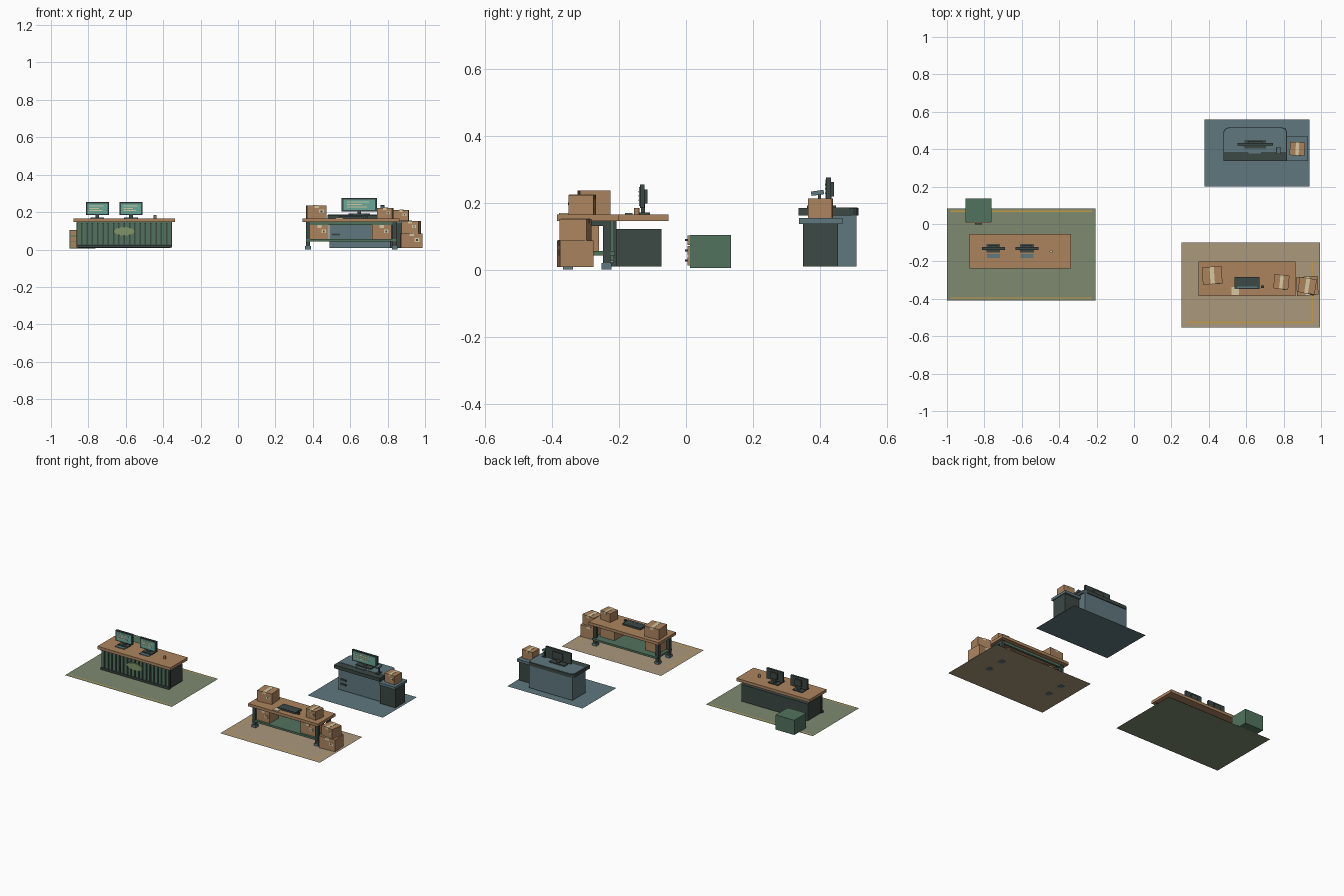
import bpy, bmesh, math
from mathutils import Matrix

if "Cube" in bpy.data.objects:
    bpy.data.objects.remove(bpy.data.objects["Cube"], do_unlink=True)


def material(name, r, g, b):
    lin = [((c / 255 + 0.055) / 1.055) ** 2.4 for c in (r, g, b)] + [1]
    m = bpy.data.materials.new(name)
    m.use_nodes = True
    m.diffuse_color = lin
    m.node_tree.nodes["Principled BSDF"].inputs["Base Color"].default_value = lin
    return m


SAGE = material("sage_floor", 126, 138, 112)
SAND = material("sand_floor", 170, 152, 124)
BLUE = material("slate_blue", 95, 119, 126)
GREEN = material("green_paint", 82, 114, 94)
DARK = material("dark_metal", 60, 72, 69)
WOOD = material("warm_wood", 172, 132, 95)
SCREEN = material("teal_screen", 104, 168, 154)
CREAM = material("cream", 214, 200, 160)
GOLD = material("gold_line", 200, 155, 70)
OLIVE = material("olive_plate", 128, 150, 105)


def finish(name, bm, mat):
    me = bpy.data.meshes.new(name)
    bmesh.ops.recalc_face_normals(bm, faces=bm.faces)
    bm.to_mesh(me)
    bm.free()
    me.materials.append(mat)
    ob = bpy.data.objects.new(name, me)
    bpy.context.collection.objects.link(ob)
    return ob


def block(name, x, y, z, mat, turn=0, tilt=0):
    """Box from (min, max) ranges, optionally turned about z and tilted about x."""
    bm = bmesh.new()
    bmesh.ops.create_cube(bm, size=1)
    size = [r[1] - r[0] for r in (x, y, z)]
    mid = [(r[1] + r[0]) / 2 for r in (x, y, z)]
    bm.transform(Matrix.Translation(mid) @ Matrix.Rotation(math.radians(turn), 4, 'Z')
                 @ Matrix.Rotation(math.radians(tilt), 4, 'X') @ Matrix.Diagonal((*size, 1)))
    return finish(name, bm, mat)


def sheet(name, x, y, z, mat):
    bm = bmesh.new()
    bm.faces.new([bm.verts.new((a, b, z)) for a, b in
                  ((x[0], y[0]), (x[1], y[0]), (x[1], y[1]), (x[0], y[1]))])
    ob = finish(name, bm, mat)
    if ob.data.polygons[0].normal.z < 0:
        ob.data.flip_normals()
    return ob


def cylinder(name, x, y, z, radius, mat, sides=16):
    bm = bmesh.new()
    bmesh.ops.create_cone(bm, cap_ends=True, segments=sides, radius1=radius,
                          radius2=radius, depth=z[1] - z[0])
    bm.transform(Matrix.Translation((x, y, sum(z) / 2)))
    return finish(name, bm, mat)


def carton(name, cx, cy, z0, w, d, h, turn=0):
    """Cardboard box with tape over the top and a label on the front."""
    parts = [
        block(name, (-w/2, w/2), (-d/2, d/2), (0, h), WOOD),
        block(name + "_tape", (-w*.11, w*.11), (-d/2 - .001, d/2 + .001), (h*.8, h + .001), CREAM),
        block(name + "_label", (w*.12, w*.36), (-d/2 - .0015, -d/2), (h*.42, h*.68), CREAM),
        block(name + "_label_mark", (w*.2, w*.28), (-d/2 - .0025, -d/2), (h*.48, h*.62), DARK)]
    for p in parts:
        p.data.transform(Matrix.Translation((cx, cy, z0)) @ Matrix.Rotation(math.radians(turn), 4, 'Z'))


def monitor(name, cx, cy, z0, w, h, lift):
    """Screen on a stand, facing the front."""
    b, t = z0 + lift, z0 + lift + h
    block(name + "_case", (cx - w/2, cx + w/2), (cy - .008, cy + .006), (b, t), DARK)
    block(name + "_back", (cx - w*.2, cx + w*.2), (cy + .006, cy + .015), (b + h*.2, t - h*.2), DARK)
    block(name + "_screen", (cx - w*.44, cx + w*.44), (cy - .010, cy - .008), (b + h*.1, t - h*.1), SCREEN)
    for i, length in enumerate((.62, .42, .56)):
        z = t - h * (.3 + .18 * i)
        block(name + "_text_bar", (cx - w*.34, cx + w*(length - .34)), (cy - .0115, cy - .010),
              (z - h*.035, z + h*.035), CREAM)
    block(name + "_neck", (cx - .01, cx + .01), (cy - .004, cy + .008), (z0, b + h*.3), DARK)
    block(name + "_foot", (cx - w*.3, cx + w*.3), (cy - .022, cy + .022), (z0, z0 + .006), DARK)


# Floor areas with painted lines
sheet("reception_floor", (-1, -.205), (-.41, .082), .004, SAGE)
sheet("packing_floor", (.255, .995), (-.553, -.10), .004, SAND)
sheet("office_floor", (.378, .938), (.20, .56), .004, BLUE)
for y in (-.395, .068):
    sheet("reception_floor_line", (-.98, -.225), (y - .003, y + .003), .006, GOLD)
for x in (.286, .955):
    sheet("packing_floor_side_line", (x - .003, x + .003), (-.525, -.20), .006, GOLD)
sheet("packing_floor_front_line", (.283, .958), (-.528, -.522), .006, GOLD)

# Reception desk
block("reception_top", (-.88, -.337), (-.237, -.053), (.146, .165), WOOD)
block("reception_body", (-.855, -.36), (-.21, -.073), (.009, .122), DARK)
block("reception_front_panel", (-.863, -.353), (-.218, -.208), (.01, .146), DARK)
SLATS = 18
pitch = .51 / SLATS
for i in range(SLATS):
    x = -.863 + pitch * i
    block("reception_slat", (x + .004, x + pitch - .004), (-.226, -.218), (.026, .138), GREEN)
block("reception_kick_board", (-.863, -.353), (-.228, -.218), (.01, .024), DARK)
block("reception_top_rail", (-.863, -.353), (-.228, -.218), (.138, .146), GREEN)
bm = bmesh.new()
bmesh.ops.create_cone(bm, cap_ends=True, segments=24, radius1=1, radius2=1, depth=1)
bm.transform(Matrix.Translation((-.608, -.229, .097)) @ Matrix.Diagonal((.058, .006, .023, 1))
             @ Matrix.Rotation(math.pi / 2, 4, 'X'))
finish("reception_oval_plate", bm, OLIVE)
for side, x in (("right", -.752), ("left", -.572)):
    monitor("reception_" + side + "_monitor", x, -.13, .165, .122, .07, .019)
    block("reception_" + side + "_keyboard", (x - .035, x + .035), (-.183, -.16), (.165, .170), BLUE)
cylinder("reception_cup", -.443, -.147, (.165, .184), .008, WOOD)
cylinder("reception_cup_drink", -.443, -.147, (.184, .185), .006, CREAM)

# Drawer cabinet behind the reception desk
block("cabinet_body", (-.9, -.762), (.012, .135), (.005, .104), GREEN)
for i in range(3):
    z = .012 + .031 * i
    block("cabinet_drawer", (-.896, -.766), (.005, .012), (z, z + .028), WOOD)
    block("cabinet_handle", (-.85, -.812), (-.003, .005), (z + .012, z + .018), DARK)

# Packing bench
block("bench_top", (.345, .864), (-.386, -.20), (.146, .165), WOOD)
for x in (.374, .838):
    for y in (-.352, -.237):
        block("bench_leg", (x - .011, x + .011), (y - .011, y + .011), (.02, .146), DARK)
        block("bench_foot", (x - .015, x + .015), (y - .015, y + .015), (0, .02), BLUE)
    block("bench_end_rail", (x - .007, x + .007), (-.352, -.237), (.13, .146), DARK)
for y in (-.352, -.237):
    block("bench_long_rail", (.374, .838), (y - .007, y + .007), (.13, .146), GREEN)
block("bench_shelf", (.365, .847), (-.37, -.212), (.043, .056), GREEN)

# Cartons on, under and beside the bench
carton("large_carton", .418, -.275, .165, .105, .092, .071, 4)
carton("small_carton", .788, -.31, .165, .08, .075, .058, -6)
carton("shelf_carton_right", .435, -.308, .056, .1, .095, .074)
carton("shelf_carton_left", .768, -.308, .056, .105, .095, .074)
carton("lower_stack_carton", .926, -.331, .008, .115, .1, .079, 4)
carton("upper_stack_carton", .926, -.33, .087, .092, .082, .065, -9)

# Tools on the bench
block("bench_scale_base", (.538, .672), (-.348, -.284), (.165, .176), DARK)
block("bench_scale_strip", (.55, .66), (-.341, -.335), (.176, .177), BLUE)
block("bench_notepad", (.522, .562), (-.38, -.338), (.165, .170), CREAM)
block("bench_tape_roll", (.68, .694), (-.343, -.33), (.165, .177), DARK)

# Office desk: top with rounded back corners
def desk_slab(name, inset, y0, z0, z1, mat):
    x0, x1, y1, r = .478 + inset, .818 - inset, .516 - inset, .028
    pts = [(x0, y0), (x1, y0)]
    for cx, start in ((x1 - r, 0), (x0 + r, 90)):
        for k in range(5):
            a = math.radians(start + k * 22.5)
            pts.append((cx + r * math.cos(a), y1 - r + r * math.sin(a)))
    bm = bmesh.new()
    face = bm.faces.new([bm.verts.new((x, y, z0)) for x, y in pts])
    out = bmesh.ops.extrude_face_region(bm, geom=[face])
    bmesh.ops.translate(bm, vec=(0, 0, z1 - z0),
                        verts=[v for v in out["geom"] if isinstance(v, bmesh.types.BMVert)])
    finish(name, bm, mat)


desk_slab("office_top", 0, .336, .162, .184, DARK)
desk_slab("office_top_inlay", .004, .385, .184, .186, BLUE)
block("office_body", (.488, .812), (.372, .51), (.009, .162), BLUE)
for z in (.045, .075):
    block("office_drawer_handle", (.502, .545), (.366, .372), (z, z + .012), DARK)

# Side pedestal
block("pedestal_body", (.812, .925), (.35, .455), (.009, .137), DARK)
block("pedestal_top", (.812, .931), (.338, .468), (.137, .154), BLUE)
carton("pedestal_carton", .873, .402, .154, .08, .072, .058, -3)

# Equipment on the office desk
monitor("office_monitor", .648, .427, .186, .19, .072, .018)
block("office_keyboard", (.612, .678), (.376, .396), (.184, .191), BLUE)
block("scanner_foot", (.76, .784), (.375, .41), (.184, .190), DARK)
block("scanner_post", (.768, .776), (.395, .403), (.19, .225), DARK)
block("scanner_head", (.762, .782), (.374, .412), (.223, .236), BLUE, 0, 8)
